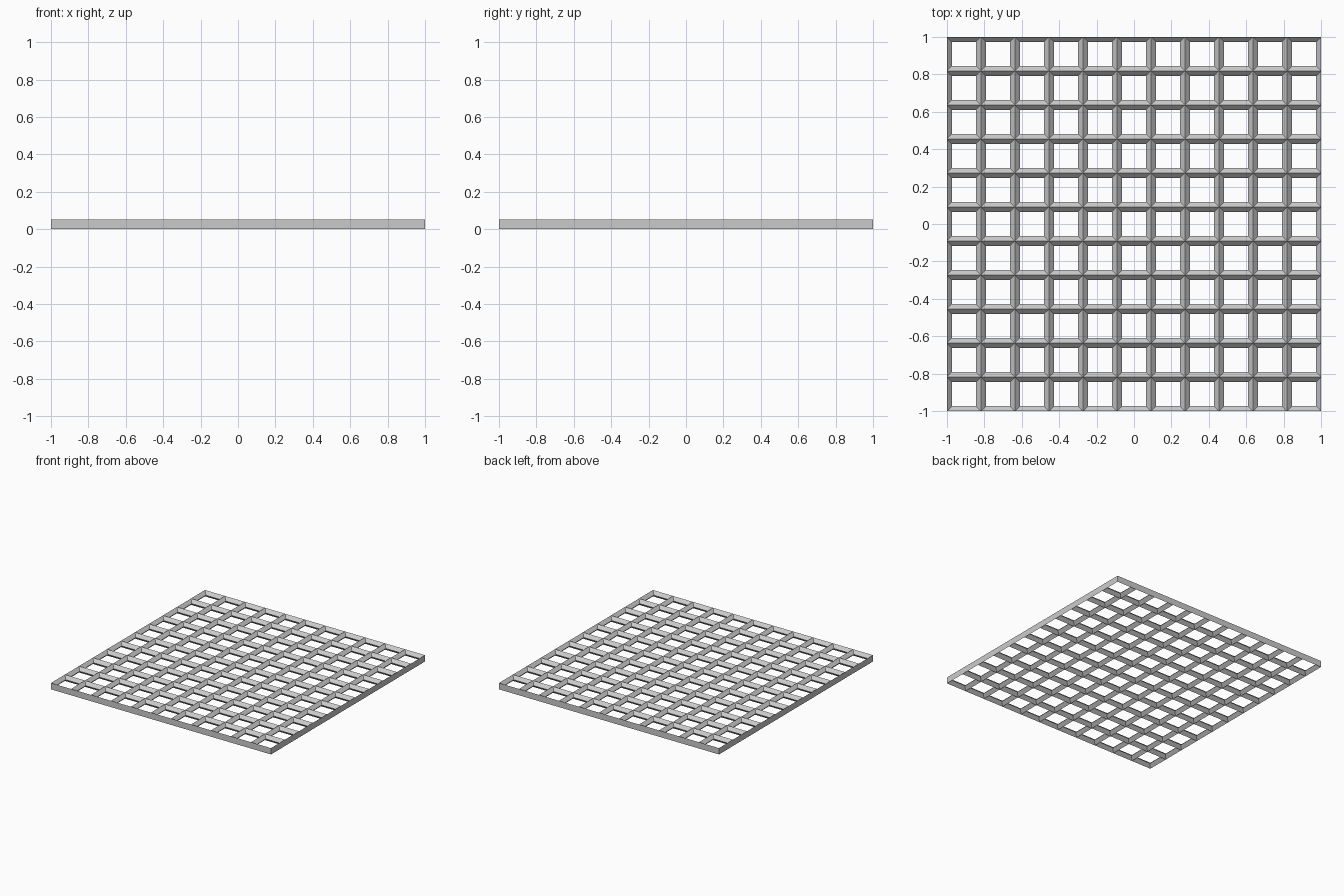
import bpy, bmesh

if "Cube" in bpy.data.objects:
    bpy.data.objects.remove(bpy.data.objects["Cube"])

N = 11            # cells per side
CELL = 2.0 / N    # cell pitch
H = 0.052         # bar height
W = 0.026         # half width of a bar

bm = bmesh.new()


def square(cx, cy, r, z):
    return [bm.verts.new((cx + sx * r, cy + sy * r, z))
            for sx, sy in ((-1, -1), (1, -1), (1, 1), (-1, 1))]


# Each opening: ridge above, narrow waist at mid height, ridge below (diamond bars)
for i in range(N):
    for j in range(N):
        cx, cy = -1 + (i + 0.5) * CELL, -1 + (j + 0.5) * CELL
        top = square(cx, cy, CELL / 2, H)
        mid = square(cx, cy, CELL / 2 - W, H / 2)
        low = square(cx, cy, CELL / 2, 0)
        on_rim = (j == 0, i == N - 1, j == N - 1, i == 0)
        for k in range(4):
            n = (k + 1) % 4
            bm.faces.new((top[k], top[n], mid[n], mid[k]))
            bm.faces.new((mid[k], mid[n], low[n], low[k]))
            # Flat outer wall
            if on_rim[k]:
                bm.faces.new((low[k], low[n], top[n], top[k]))

bmesh.ops.remove_doubles(bm, verts=bm.verts, dist=0.0005)

mesh = bpy.data.meshes.new("lattice_grid")
bm.to_mesh(mesh)
bm.free()
obj = bpy.data.objects.new("lattice_grid", mesh)
bpy.context.collection.objects.link(obj)
